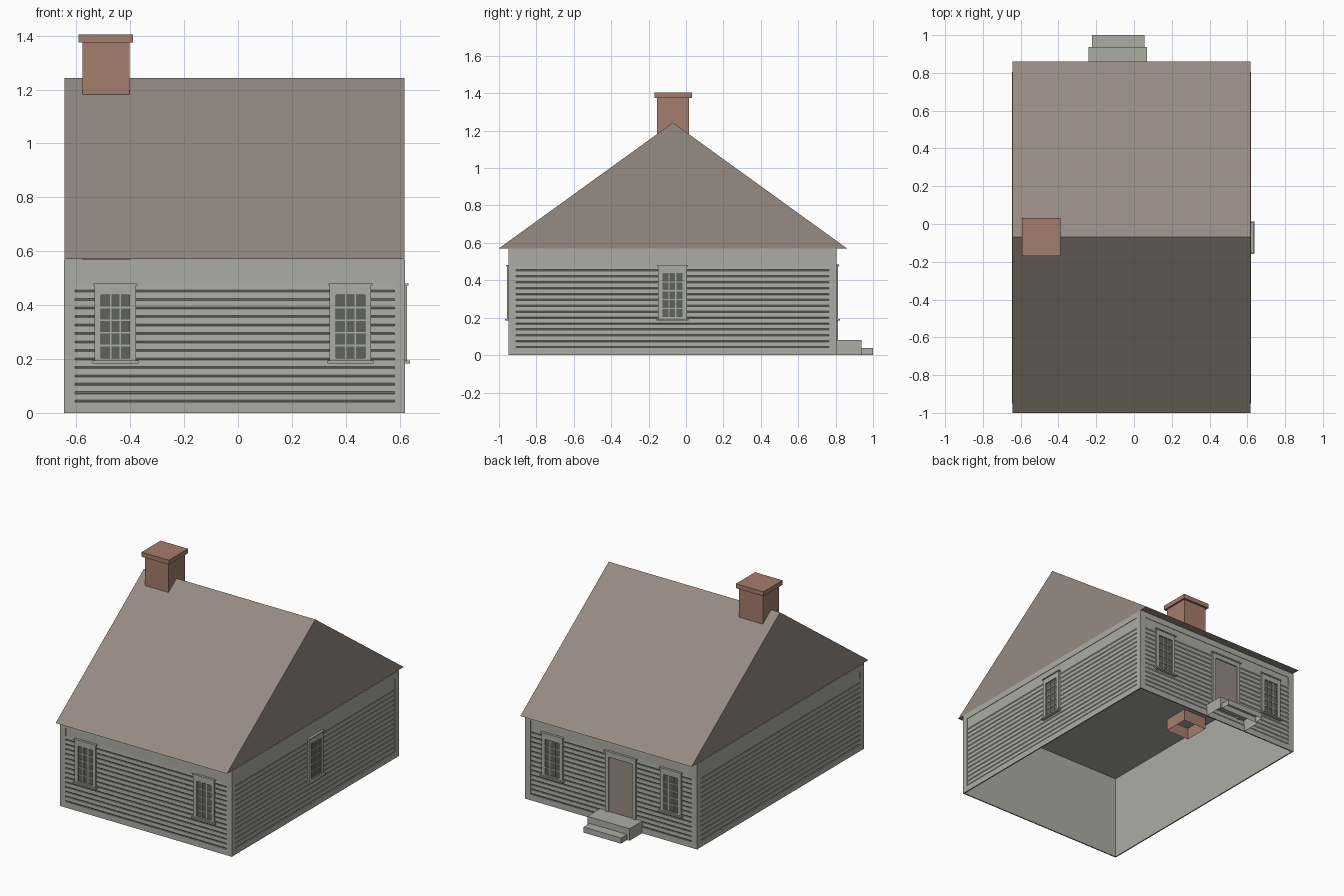
import bpy, bmesh
from math import radians
from mathutils import Matrix, Vector

old = bpy.data.objects.get("Cube")
if old:
    bpy.data.objects.remove(old, do_unlink=True)


def material(name, rgb):
    m = bpy.data.materials.new(name)
    m.use_nodes = True
    col = (*rgb, 1)
    m.diffuse_color = col
    m.node_tree.nodes["Principled BSDF"].inputs["Base Color"].default_value = col
    return m


GREY = material("pale grey paint", (0.41, 0.415, 0.378))
BROWN = material("weathered brown", (0.305, 0.258, 0.227))
BRICK = material("red brick", (0.38, 0.205, 0.156))
GLASS = material("dark glass", (0.112, 0.122, 0.107))

# House centre, half sizes of the wall core, and eave height
CX, CY, HX, HY, EAVE = -0.0125, -0.0725, 0.6255, 0.8705, 0.57


def finish(name, bm, mat, matrix=Matrix()):
    bmesh.ops.recalc_face_normals(bm, faces=bm.faces)
    bm.transform(matrix)
    mesh = bpy.data.meshes.new(name)
    bm.to_mesh(mesh)
    bm.free()
    mesh.materials.append(mat)
    ob = bpy.data.objects.new(name, mesh)
    bpy.context.scene.collection.objects.link(ob)
    return ob


def add_box(bm, x, y, z, open_bottom=False):
    lo, hi = Vector((x[0], y[0], z[0])), Vector((x[1], y[1], z[1]))
    mat = Matrix.Translation((lo + hi) / 2) @ Matrix.Diagonal((*(hi - lo), 1))
    verts = bmesh.ops.create_cube(bm, size=1, matrix=mat)["verts"]
    if open_bottom:
        faces = [f for f in bm.faces if all(v in verts and v.co.z < z[0] + 1e-4 for v in f.verts)]
        bmesh.ops.delete(bm, geom=faces, context="FACES_ONLY")


def boxes(name, mat, items, matrix=Matrix(), open_bottom=False):
    bm = bmesh.new()
    for x, y, z in items:
        add_box(bm, x, y, z, open_bottom)
    return finish(name, bm, mat, matrix)


def prism(name, mat, profile, x0, x1, matrix=Matrix()):
    """Extrude a closed (y, z) profile along x."""
    bm = bmesh.new()
    face = bm.faces.new([bm.verts.new((x0, y, z)) for y, z in profile])
    new = bmesh.ops.extrude_face_region(bm, geom=[face])["geom"]
    moved = [g for g in new if isinstance(g, bmesh.types.BMVert)]
    bmesh.ops.translate(bm, verts=moved, vec=(x1 - x0, 0, 0))
    return finish(name, bm, mat, matrix)


def wall_frame(angle, distance):
    """Local x runs along the wall, local -y points outwards."""
    return (Matrix.Translation((CX, CY, 0)) @ Matrix.Rotation(radians(angle), 4, "Z")
            @ Matrix.Translation((0, -distance, 0)))


def clad_wall(side, half, m):
    # Flat trim around the siding
    out, e = 0.007, half + 0.007
    d = (-out, 0.001)
    boxes(side + "_wall_trim", GREY, [
        ((-e, -e + 0.04), d, (0, EAVE)), ((e - 0.04, e), d, (0, EAVE)),
        ((-e + 0.04, e - 0.04), d, (0, 0.04)),
        ((-e + 0.04, e - 0.04), d, (0.53, EAVE))], m)
    # Overlapping clapboards, one stepped profile
    pitch = 0.0315
    profile = [(0.001, 0.04)]
    for i in range(14):
        z = 0.04 + i * pitch
        profile += [(0, z), (-0.005, z + 0.007), (-0.004, z + pitch - 0.001)]
    profile += [(-0.004, 0.53), (0.001, 0.53)]
    prism(side + "_clapboards", GREY, profile, -e + 0.04, e - 0.04, m)


def window(name, u, m):
    m = m @ Matrix.Translation((u, 0, 0))
    w, z0, z1 = 0.053, 0.203, 0.438
    boxes(name + "_glass", GLASS, [((-w, w), (-0.007, 0), (z0, z1))], m)
    # Casing, head and sill
    d = (-0.015, 0)
    boxes(name + "_casing", GREY, [
        ((-0.077, -w), d, (0.19, 0.475)), ((w, 0.077), d, (0.19, 0.475)),
        ((-w, w), d, (z1, 0.475)), ((-w, w), d, (0.19, z0)),
        ((-0.082, 0.082), (-0.02, 0), (0.473, 0.481)),
        ((-0.085, 0.085), (-0.026, 0), (0.184, 0.194))], m)
    # Glazing bars, three panes by five
    t, d = 0.003, (-0.011, 0)
    bars = []
    for i in (1, 2):
        x = -w + 2 * w * i / 3
        bars.append(((x - t, x + t), d, (z0, z1)))
    for i in range(1, 5):
        z = z0 + (z1 - z0) * i / 5
        bars.append(((-w, w), d, (z - t, z + t)))
    boxes(name + "_glazing_bars", GREY, bars, m)


# Wall shell, open underneath
boxes("wall_shell", GREY, [((CX - HX, CX + HX), (CY - HY, CY + HY), (0, EAVE))],
      open_bottom=True)

walls = {
    "front": (0, HX, HY, (-0.4425, 0.43)),
    "right": (90, HY, HX, (0,)),
    "back": (180, HX, HY, (-0.43, 0.4425)),
    "left": (-90, HY, HX, ()),
}
for side, (angle, half, distance, spots) in walls.items():
    frame = wall_frame(angle, distance)
    clad_wall(side, half, frame)
    for n, u in enumerate(spots):
        window(f"{side}_window_{n + 1}", u, frame)

# Door in the back wall
door = wall_frame(180, HY) @ Matrix.Translation((0.0725, 0, 0))
boxes("door_panel", BROWN, [((-0.09, 0.09), (-0.008, 0), (0.08, 0.45))], door)
d = (-0.015, 0)
boxes("door_casing", GREY, [
    ((-0.113, -0.088), d, (0.07, 0.475)), ((0.088, 0.113), d, (0.07, 0.475)),
    ((-0.088, 0.088), d, (0.445, 0.475)),
    ((-0.119, 0.119), (-0.02, 0), (0.475, 0.484))], door)

# Door steps
boxes("door_steps", GREY, [
    ((-0.24, 0.07), (0.8, 0.937), (0, 0.08)),
    ((-0.222, 0.055), (0.937, 1.0), (0, 0.037))], open_bottom=True)

# Solid gable roof
prism("gable_roof", BROWN, [(-1.0, EAVE + 0.001), (0.86, EAVE + 0.001), (-0.07, 1.243)],
      -0.643, 0.618)

# Chimney stack, open underneath, and its cap
boxes("chimney_stack", BRICK, [((-0.577, -0.403), (-0.155, 0.017), (0.49, 1.376))],
      open_bottom=True)
boxes("chimney_cap", BRICK, [((-0.592, -0.39), (-0.169, 0.031), (1.375, 1.405))])
